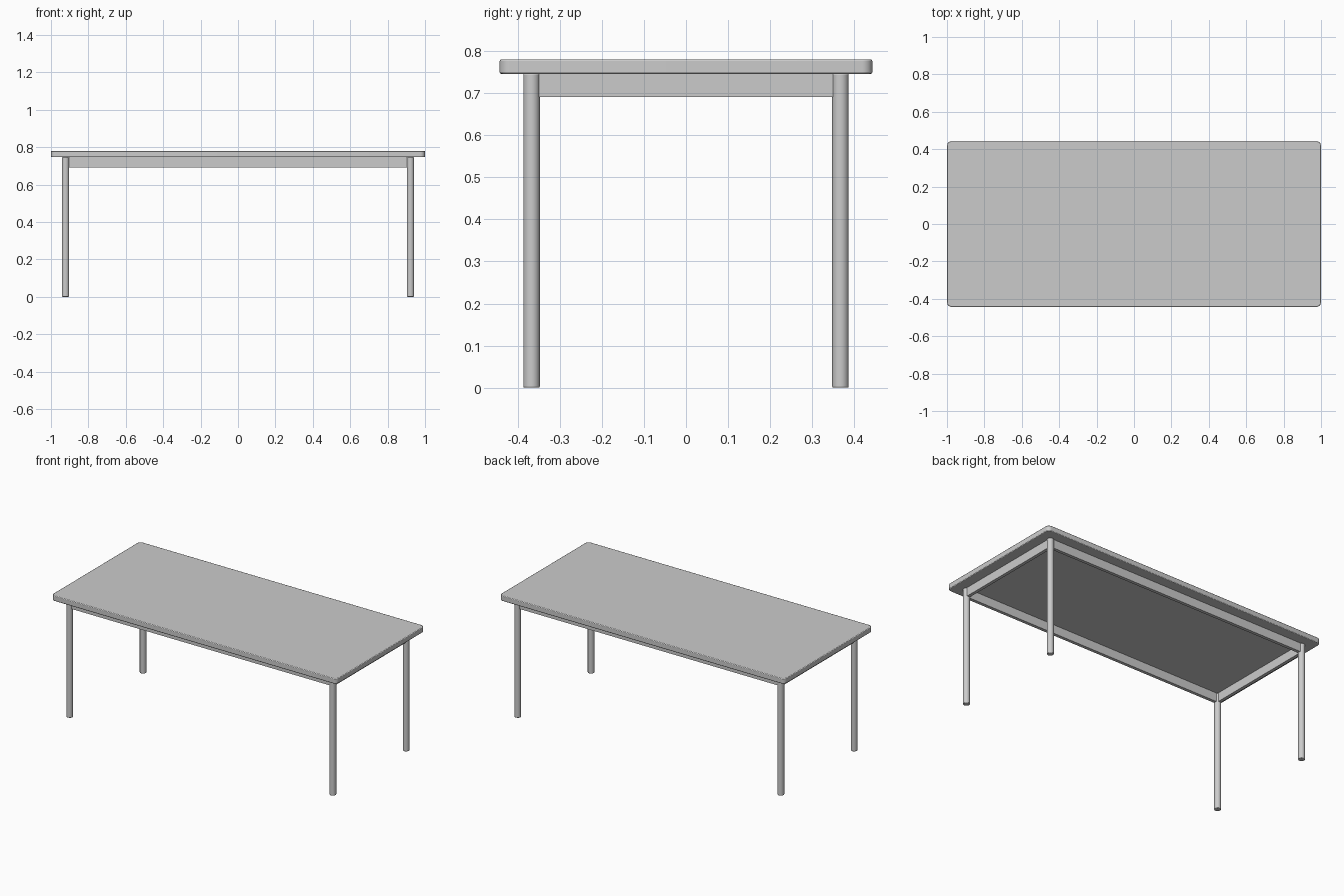
import bpy, bmesh, math

if "Cube" in bpy.data.objects:
    bpy.data.objects.remove(bpy.data.objects["Cube"])

TOP_Z, UNDER_Z, APRON_Z = 0.78, 0.746, 0.691
LEG_X, LEG_Y, LEG_R = 0.922, 0.367, 0.0195


def finish(name, bm, location, bevel=0.0, segments=2):
    mesh = bpy.data.meshes.new(name)
    bm.to_mesh(mesh)
    bm.free()
    obj = bpy.data.objects.new(name, mesh)
    obj.location = location
    bpy.context.collection.objects.link(obj)
    if bevel:
        mod = obj.modifiers.new("soft_edges", 'BEVEL')
        mod.width, mod.segments = bevel, segments
        mod.limit_method, mod.angle_limit = 'ANGLE', math.radians(40)
    bpy.ops.object.select_all(action='DESELECT')
    obj.select_set(True)
    bpy.context.view_layer.objects.active = obj
    bpy.ops.object.shade_smooth_by_angle(angle=math.radians(35))
    return obj


def box(size):
    bm = bmesh.new()
    bmesh.ops.create_cube(bm, size=1)
    bmesh.ops.scale(bm, vec=size, verts=bm.verts)
    return bm


# Tabletop: slab with rounded corners and a softened rim
bm = box((2.0, 0.886, TOP_Z - UNDER_Z))
corners = [e for e in bm.edges if abs(e.verts[0].co.z - e.verts[1].co.z) > 0.01]
bmesh.ops.bevel(bm, geom=corners, offset=0.025, segments=8, profile=0.5,
                affect='EDGES')
finish("tabletop", bm, (0, 0, (TOP_Z + UNDER_Z) / 2), 0.004)

# Round legs
for sx, side in ((-1, "left"), (1, "right")):
    for sy, end in ((-1, "front"), (1, "back")):
        bm = bmesh.new()
        bmesh.ops.create_cone(bm, cap_ends=True, segments=32, radius1=LEG_R,
                              radius2=LEG_R, depth=UNDER_Z)
        finish(f"{end}_{side}_leg", bm, (sx * LEG_X, sy * LEG_Y, UNDER_Z / 2), 0.003)

# Apron rails between the legs
height, mid = UNDER_Z - APRON_Z, (UNDER_Z + APRON_Z) / 2
for s, end, side in ((-1, "front", "left"), (1, "back", "right")):
    finish(f"{end}_apron", box((2 * (LEG_X - LEG_R) + 0.004, 0.02, height)),
           (0, s * LEG_Y, mid))
    finish(f"{side}_apron", box((0.02, 2 * (LEG_Y - LEG_R) + 0.004, height)),
           (s * LEG_X, 0, mid))
